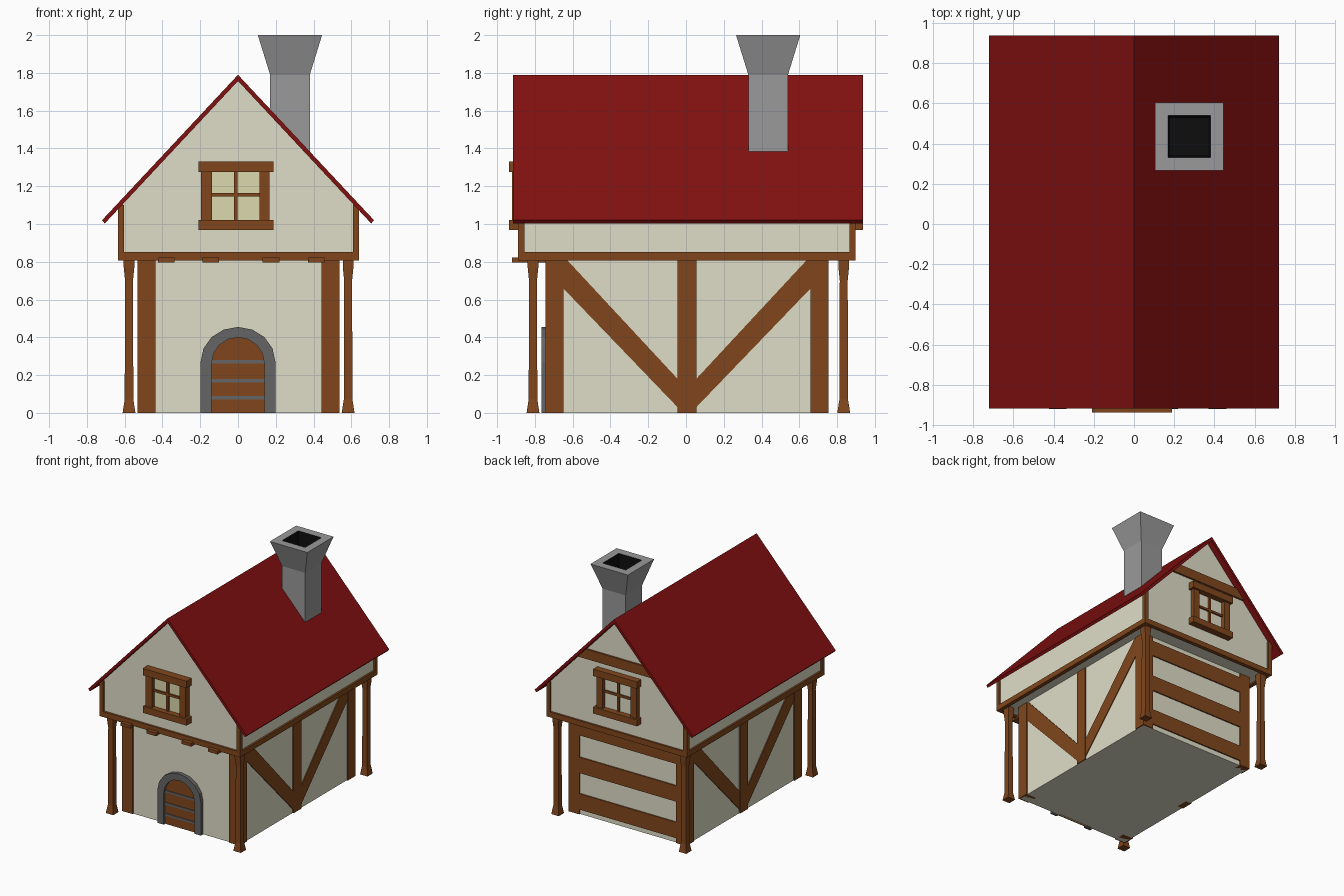
import bpy, bmesh, math

if "Cube" in bpy.data.objects:
    bpy.data.objects.remove(bpy.data.objects["Cube"])


def material(name, rgb):
    m = bpy.data.materials.new(name)
    m.diffuse_color = (*rgb, 1)
    m.use_nodes = True
    m.node_tree.nodes["Principled BSDF"].inputs["Base Color"].default_value = m.diffuse_color
    return m


PLASTER = material("plaster", (0.74, 0.73, 0.58))
WOOD = material("wood", (0.22, 0.062, 0.012))
ROOF = material("roof_red", (0.22, 0.005, 0.005))
STONE = material("stone", (0.32, 0.32, 0.32))
DARK = material("dark_stone", (0.13, 0.13, 0.13))
GLASS = material("glass", (0.72, 0.70, 0.42))
SOOT = material("soot", (0.004, 0.004, 0.004))


def finish(name, bm, *mats):
    bmesh.ops.recalc_face_normals(bm, faces=bm.faces)
    mesh = bpy.data.meshes.new(name)
    bm.to_mesh(mesh)
    bm.free()
    for m in mats:
        mesh.materials.append(m)
    ob = bpy.data.objects.new(name, mesh)
    bpy.context.collection.objects.link(ob)
    return ob


def prism(name, pts, axis, a, b, mat):
    """Extrude a 2D profile from a to b: axis 'y' takes (x, z), 'x' takes (y, z)."""
    place = (lambda p, t: (p[0], t, p[1])) if axis == "y" else (lambda p, t: (t, p[0], p[1]))
    bm = bmesh.new()
    lo = [bm.verts.new(place(p, a)) for p in pts]
    hi = [bm.verts.new(place(p, b)) for p in pts]
    bm.faces.new(lo)
    bm.faces.new(hi)
    n = len(pts)
    for i in range(n):
        j = (i + 1) % n
        bm.faces.new((lo[i], lo[j], hi[j], hi[i]))
    return finish(name, bm, mat)


def box(name, x0, x1, y0, y1, z0, z1, mat):
    return prism(name, [(x0, z0), (x1, z0), (x1, z1), (x0, z1)], "y", y0, y1, mat)


def square_loft(name, cx, cy, rings, mat, inner=None):
    """Stack square rings (half width, z); the last band and cap may take a second material."""
    bm = bmesh.new()
    loops = [[bm.verts.new((cx + sx * h, cy + sy * h, z))
              for sx, sy in ((-1, -1), (1, -1), (1, 1), (-1, 1))] for h, z in rings]
    bm.faces.new(loops[0])
    last = [bm.faces.new(loops[-1])]
    for k, (a, b) in enumerate(zip(loops, loops[1:])):
        for i in range(4):
            j = (i + 1) % 4
            f = bm.faces.new((a[i], a[j], b[j], b[i]))
            if k == len(loops) - 2:
                last.append(f)
    if inner:
        for f in last:
            f.material_index = 1
    return finish(name, bm, mat, *([inner] if inner else []))


CX, CY = 0.003, 0.005   # slight offset of the timber frame

# Ground floor walls
box("ground_floor_walls", -0.522, 0.528, -0.735, 0.745, 0, 0.82, PLASTER)

# Ground floor corner posts, side posts and diagonal braces
for s, side in ((-1, "left"), (1, "right")):
    for t, end in ((-1, "front"), (1, "back")):
        x, y = CX + s * 0.487, CY + t * 0.702
        box(f"corner_post_{end}_{side}", x - 0.048, x + 0.048, y - 0.048, y + 0.048, 0, 0.815, WOOD)
        brace = [(CY + t * u, z) for u, z in
                 ((0.04, 0.02), (0.67, 0.675), (0.67, 0.81), (0.635, 0.81), (0.04, 0.17))]
        prism(f"brace_{end}_{side}", brace, "x", CX + s * 0.50, CX + s * 0.532, WOOD)
        # Free-standing flared columns under the overhang
        square_loft(f"column_{end}_{side}", CX + s * 0.58, 0.0125 + t * 0.8225,
                    [(0.034, 0), (0.023, 0.07), (0.021, 0.70), (0.028, 0.77), (0.028, 0.82)], WOOD)
    x = sorted((CX + s * 0.48, CX + s * 0.535))
    box(f"middle_post_{side}", *x, -0.045, 0.055, 0, 0.815, WOOD)

# Planks across the back wall
for i, z in enumerate((0.04, 0.34, 0.65)):
    box(f"back_plank_{i + 1}", -0.45, 0.455, 0.73, 0.755, z, z + 0.13, WOOD)


# Door with stone arch and metal bands
def arch(r, rz, spring, n=8):
    return [(r, 0)] + [(r * math.cos(math.pi * i / n), spring + rz * math.sin(math.pi * i / n))
                       for i in range(n + 1)] + [(-r, 0)]


prism("door_arch", arch(0.198, 0.185, 0.27) + arch(0.14, 0.14, 0.26)[::-1], "y", -0.765, -0.72, DARK)
prism("door", arch(0.145, 0.143, 0.26), "y", -0.745, -0.72, WOOD)
for i, z in enumerate((0.08, 0.17, 0.27)):
    box(f"door_band_{i + 1}", -0.14, 0.14, -0.752, -0.73, z - 0.009, z + 0.009, DARK)

# Upper floor with gables
prism("upper_floor_walls", [(-0.622, 0.82), (0.626, 0.82), (0.626, 1.095), (0, 1.77), (-0.622, 1.095)],
      "y", -0.872, 0.882, PLASTER)

# Upper floor trim: sill beams and corner posts
X0, X1, Y0, Y1 = -0.636, 0.641, -0.889, 0.898
for y, end in ((Y0, "front"), (Y1 - 0.033, "back")):
    box(f"sill_beam_{end}", X0, X1, y, y + 0.033, 0.808, 0.852, WOOD)
    for x, side in ((X0, "left"), (X1 - 0.033, "right")):
        box(f"upper_corner_post_{end}_{side}", x, x + 0.033, y, y + 0.033, 0.81, 1.10, WOOD)
for x, side in ((X0, "left"), (X1 - 0.033, "right")):
    box(f"sill_beam_{side}", x, x + 0.033, Y0, Y1, 0.808, 0.852, WOOD)

# Joist ends under the front overhang
for i, x in enumerate((-0.38, -0.145, 0.175, 0.415)):
    box(f"joist_{i + 1}", x - 0.044, x + 0.044, -0.92, -0.73, 0.796, 0.822, WOOD)

# Cross beam on the back gable
prism("back_gable_beam", [(-0.365, 1.375), (0.365, 1.375), (0.29, 1.455), (-0.29, 1.455)],
      "y", 0.87, 0.897, WOOD)

# Gable windows, front and back
for t, end, glass in ((-1, "front", GLASS), (1, "back", PLASTER)):
    def slab(part, x0, x1, z0, z1, depth, mat=WOOD):
        y = sorted((t * 0.86, t * depth))
        box(f"window_{part}_{end}", x0, x1, *y, z0, z1, mat)
    slab("glass", -0.145, 0.12, 1.01, 1.28, 0.888, glass)
    slab("left_jamb", -0.195, -0.138, 1.01, 1.28, 0.92)
    slab("right_jamb", 0.113, 0.168, 1.01, 1.28, 0.92)
    slab("lintel", -0.21, 0.188, 1.275, 1.332, 0.937)
    slab("sill", -0.21, 0.188, 0.967, 1.02, 0.937)
    slab("mullion", -0.021, -0.003, 1.01, 1.28, 0.902)
    slab("glazing_bar", -0.145, 0.12, 1.146, 1.164, 0.902)

# Roof slabs
prism("roof", [(0, 1.79), (0.72, 1.02), (0.705, 1.003), (0, 1.757), (-0.705, 1.003), (-0.72, 1.02)],
      "y", -0.917, 0.937, ROOF)

# Chimney with flared top and sooty flue
square_loft("chimney", 0.275, 0.435,
            [(0.105, 1.36), (0.105, 1.79), (0.17, 2.0), (0.105, 2.0), (0.095, 1.82)], STONE, SOOT)
